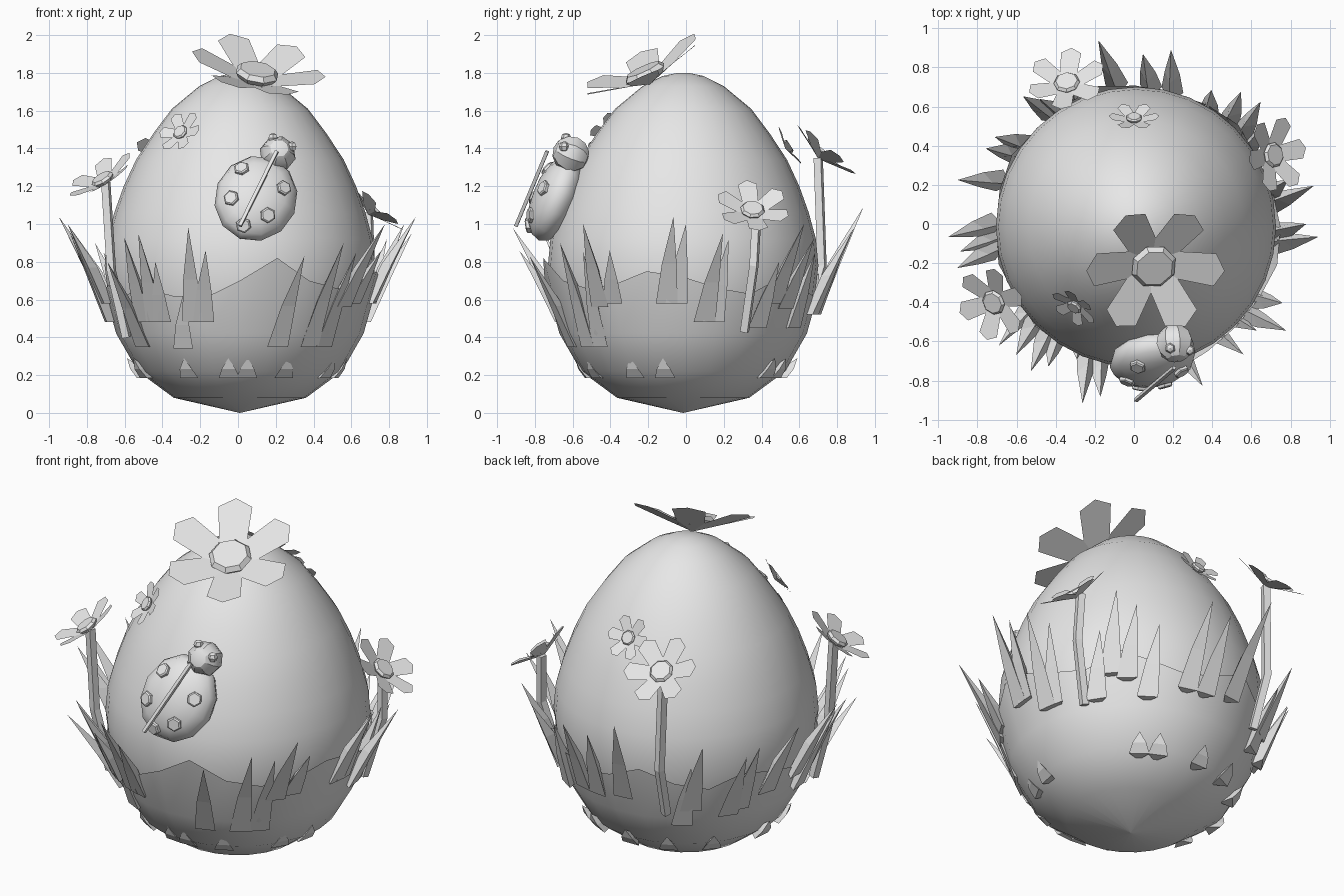
import bpy, bmesh, math
from mathutils import Vector, Matrix

if "Cube" in bpy.data.objects:
    bpy.data.objects.remove(bpy.data.objects["Cube"])

mat = bpy.data.materials.new("plain_grey")
mat.diffuse_color = (0.8, 0.8, 0.8, 1)
mat.use_nodes = True
mat.node_tree.nodes["Principled BSDF"].inputs["Base Color"].default_value = mat.diffuse_color
SHIFT = Vector((.01, -.015, 0))


def make(name, verts, faces, smooth=None, fix=True):
    me = bpy.data.meshes.new(name)
    me.from_pydata([tuple(v) for v in verts], [], faces)
    if fix:
        bm = bmesh.new()
        bm.from_mesh(me)
        bmesh.ops.recalc_face_normals(bm, faces=bm.faces)
        bm.to_mesh(me)
        bm.free()
    ob = bpy.data.objects.new(name, me)
    bpy.context.collection.objects.link(ob)
    me.materials.append(mat)
    if smooth:
        bpy.ops.object.select_all(action='DESELECT')
        ob.select_set(True)
        bpy.context.view_layer.objects.active = ob
        bpy.ops.object.shade_smooth_by_angle(angle=math.radians(smooth))
    return ob


def polar(r, deg, z):
    a = math.radians(deg)
    return Vector((r * math.cos(a), r * math.sin(a), z))


def frame(centre, normal, up=(0, 1, 0)):
    """Matrix with local z along normal and local y close to up."""
    z = Vector(normal).normalized()
    x = Vector(up).cross(z).normalized()
    m = Matrix((x, z.cross(x), z)).transposed().to_4x4()
    m.translation = Vector(centre)
    return m


def loft(rings, cap=True):
    """Quads between equal closed rings, ends capped."""
    n = len(rings[0])
    verts = [v for ring in rings for v in ring]
    faces = [(k*n + i, k*n + (i+1) % n, (k+1)*n + (i+1) % n, (k+1)*n + i)
             for k in range(len(rings) - 1) for i in range(n)]
    if cap:
        faces += [tuple(range(n))[::-1], tuple(range(len(verts) - n, len(verts)))]
    return verts, faces


# egg
SEG = 32
profile = [(.08, .03), (.33, .09), (.52, .22), (.63, .4), (.695, .6), (.716, .78), (.703, .92), (.665, 1.06),
           (.615, 1.2), (.55, 1.34), (.458, 1.48), (.36, 1.61), (.215, 1.73), (.11, 1.783), (.03, 1.8)]
make("egg", *loft([[polar(r, i * 360 / SEG, z) + SHIFT for i in range(SEG)] for r, z in profile]), smooth=60)

# jagged leafy cup round the lower half
tops = [.72, .66, .63, .72, .66, .62, .66, .74, .66, .62, .70, .66,
        .62, .68, .62, .66, .62, .61, .70, .82, .70, .66, .68, .75]
cup = [(.001, 0), (.35, .08), (.54, .22), (.655, .42)]
rings = [[polar(r, i * 15, z) + SHIFT for i in range(24)] for r, z in cup]
rings.append([polar(.655 + .28 * (t - .42), i * 15, t) + SHIFT for i, t in enumerate(tops)])
make("leaf_cup", *loft(rings, cap=False), smooth=60, fix=False)


def cup_radius(z):
    for (r0, z0), (r1, z1) in zip(cup, cup[1:]):
        if z <= z1:
            return r0 + (r1 - r0) * (z - z0) / (z1 - z0)
    return .655 + .28 * (z - .42)


def blade(name, deg, r_tip, z_tip, z_base, hw=.058, lean=4, depth=.03):
    """Three-sided spike with a slight outward bend."""
    r0 = cup_radius(z_base)
    verts = []
    for t, s, w in ((0, 0, hw), (.45, .38, hw * .68)):
        r = r0 + (r_tip - r0) * s
        a = deg - lean * (1 - t)
        z = z_base + (z_tip - z_base) * t
        c, side = polar(r, a, z), polar(1, a + 90, 0)
        out = polar(1, a, 0)
        verts += [c + side * w + out * depth, c - side * w + out * depth, c - out * .03]
    verts.append(polar(r_tip, deg, z_tip))
    faces = [(2, 1, 0)] + [(i, (i+1) % 3, 3 + (i+1) % 3, 3 + i) for i in range(3)]
    faces += [(3 + i, 3 + (i+1) % 3, 6) for i in range(3)]
    make(name, verts, faces)


# tall grass blades: tip angle, tip radius, tip height, base height
blades = [
    (101, .957, 1.09, .55), (87, .87, .95, .52), (78, .91, .98, .52), (60, .79, .85, .45),
    (51, .87, .92, .55), (44, .9, 1.0, .58), (37, .82, .8, .45), (12, .94, .95, .48),
    (16, .82, .92, .48), (-4, .945, 1.04, .58), (0, .88, 1.0, .58), (-28, .86, .86, .58),
    (-35, .95, 1.0, .56), (-41, .83, .85, .35), (-50, .87, .9, .35), (-67, .9, .83, .35),
    (-106, .955, .98, .48), (-101, .9, .86, .48), (-121, .85, .8, .48), (-125, .92, .95, .48),
    (-132, .9, .93, .48), (-138, .93, .8, .35), (-166, .93, 1.0, .58), (-171, .9, .95, .48),
    (-176, .952, 1.04, .58), (166, .93, 1.0, .55), (153, .85, .9, .48), (148, .84, .85, .45),
    (131, .865, .95, .5), (127, .8, .8, .4), (-113, .75, .62, .34)]
for row in blades:
    blade("grass_blade", *row)

# short grass stubs near the bottom
for a in (-119, -95, -85, -63, -30, -160, -12, 53, 64, 91, 115, 140, 175):
    blade("grass_stub", a, .59, .29, .185, hw=.055, lean=0, depth=.04)


def flower(name, centre, normal, R, spin=0, slope=.33):
    m = frame(centre, normal) @ Matrix.Rotation(math.radians(spin), 4, 'Z')
    verts, faces = [Vector((0, 0, 0))], []
    for k in range(6):
        for r, a in ((.43, -30), (.9, -16.5), (1, 0), (.9, 16.5)):
            verts.append(polar(r * R, k * 60 + a, r * R * slope))
    for k in range(6):
        b = 1 + k * 4
        faces.append((0, b, b + 1, b + 2, b + 3, 1 + (k * 4 + 4) % 24))
    make(name + "_petals", [m @ v for v in verts], faces, fix=False)
    heart = [[m @ polar(r * R, i * 45 + 22.5, z * R) for i in range(8)]
             for r, z in ((.27, slope * .3), (.33, .18), (.27, .25))]
    make(name + "_heart", *loft(heart))


flower("crown_flower", (.09, -.19, 1.74), (.17, -.42, .9), .36)
flower("left_flower", (-.70, -.39, 1.21), (-.5, -.32, .82), .2, 13)
flower("back_flower", (-.34, .70, 1.345), (-.1, .65, .76), .205, 27)
flower("right_flower", (.69, .35, 1.05), (.66, .08, .74), .2, 10)
flower("front_egg_flower", (-.295, -.41, 1.475), (-.5, -.68, .55), .128, 10, .25)
flower("back_egg_flower", (0, .525, 1.40), (0, .85, .53), .128, 0, .25)


def tube(name, pts, r, sides=4):
    pts = [Vector(p) for p in pts]
    rings = []
    for i, p in enumerate(pts):
        d = pts[min(i + 1, len(pts) - 1)] - pts[max(i - 1, 0)]
        m = frame(p, d, (.3, 1, .1))
        rings.append([m @ polar(r, 45 + k * 360 / sides, 0) for k in range(sides)])
    make(name, *loft(rings))


# bent flower stems
tube("left_stem", [(-.59, -.36, .40), (-.67, -.39, .75), (-.70, -.39, 1.22)], .028)
tube("back_stem", [(-.31, .63, .48), (-.33, .72, .78), (-.34, .70, 1.35)], .028)
tube("right_stem", [(.61, .31, .43), (.70, .36, .78), (.69, .375, 1.06)], .028)


def ball(name, m, scale, seg, rings, smooth=None):
    bm = bmesh.new()
    bmesh.ops.create_uvsphere(bm, u_segments=seg, v_segments=rings, radius=1)
    bm.transform(m @ Matrix.Diagonal((*scale, 1)))
    verts = [v.co.copy() for v in bm.verts]
    faces = [tuple(v.index for v in f.verts) for f in bm.faces]
    bm.free()
    make(name, verts, faces, smooth)


# beetle: body, head, feelers, wing seam and spots
S = (.218, .248, .12)
bug = frame((.095, -.692, 1.135), (.1, -.92, .37), (.35, .37, .86))
ball("beetle_body", bug, S, 12, 8, 50)
ball("beetle_head", frame((.21, -.61, 1.37), (.1, -.92, .37)), (.098,) * 3, 8, 6, 30)
for p in ((.185, -.635, 1.455), (.285, -.645, 1.41)):
    ball("beetle_feeler", Matrix.Translation(p), (.028,) * 3, 6, 4)
tube("beetle_seam", [(.01, -.90, .99), (.205, -.735, 1.385)], .013)
for u, v in ((-.54, -.35), (.44, -.42), (-.58, .38), (.55, .3), (-.02, -.8)):
    w = math.sqrt(1 - u * u - v * v)
    pos = Vector((u * S[0], v * S[1], w * S[2]))
    m = bug @ frame(pos, (u / S[0], v / S[1], w / S[2]))
    make("beetle_spot", *loft([[m @ polar(r, k * 60, z) for k in range(6)]
                               for r, z in ((.042, -.02), (.042, .008), (.034, .014))]))
